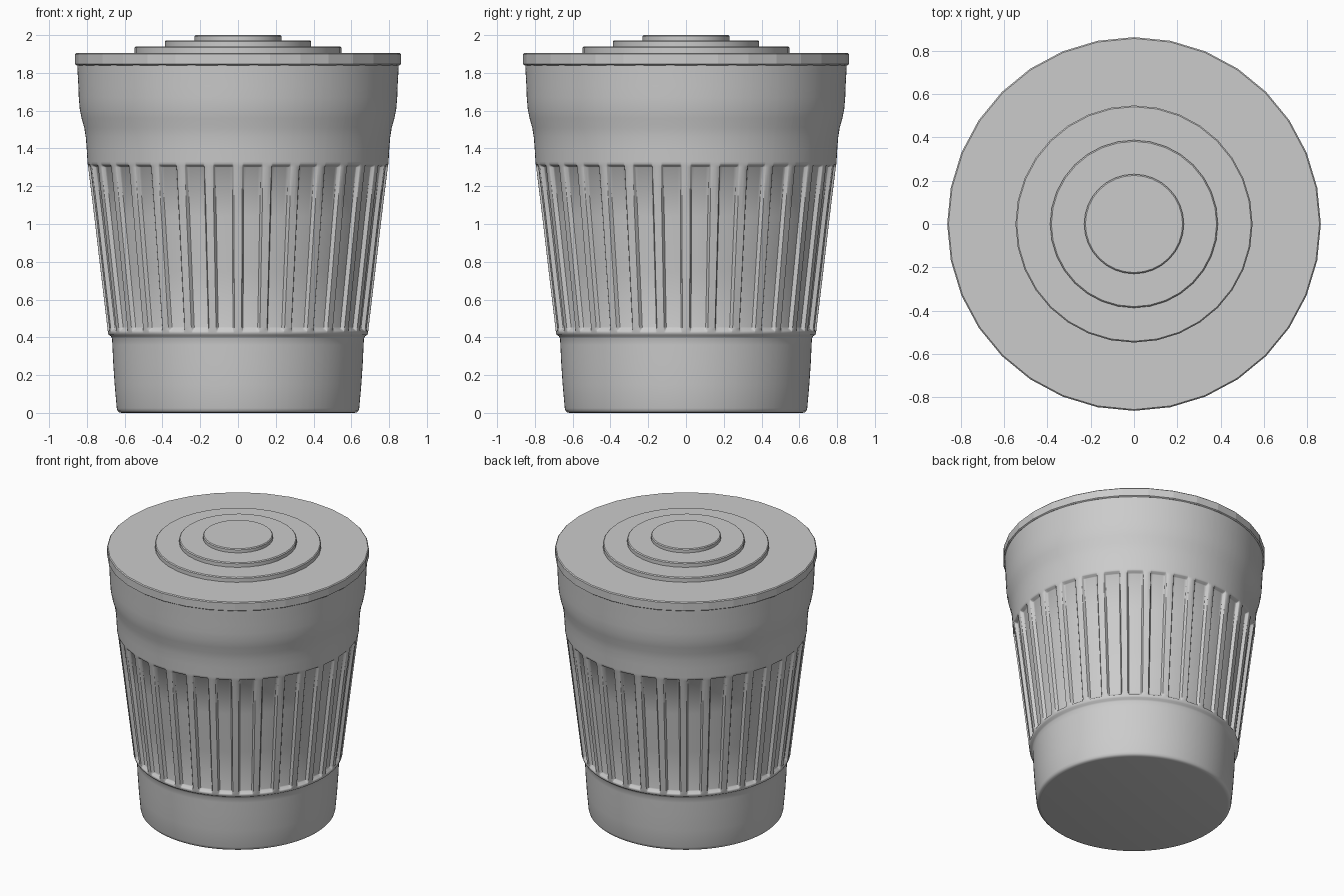
import bpy, bmesh, math

if "Cube" in bpy.data.objects:
    bpy.data.objects.remove(bpy.data.objects["Cube"])

SECTORS = 32          # ribs around the body, and sides of the lid
DEPTH = 0.022         # how deep the panels between ribs are pressed in


def finish(bm, name, angle=None):
    bmesh.ops.recalc_face_normals(bm, faces=bm.faces)
    mesh = bpy.data.meshes.new(name)
    bm.to_mesh(mesh)
    bm.free()
    obj = bpy.data.objects.new(name, mesh)
    bpy.context.collection.objects.link(obj)
    if angle:
        bpy.ops.object.select_all(action='DESELECT')
        obj.select_set(True)
        bpy.context.view_layer.objects.active = obj
        bpy.ops.object.shade_smooth_by_angle(angle=math.radians(angle))
    return obj


def skin(rows):
    """Join rings of points into a closed, capped surface."""
    bm = bmesh.new()
    rings = [[bm.verts.new(p) for p in row] for row in rows]
    n = len(rings[0])
    for a, b in zip(rings, rings[1:]):
        for i in range(n):
            j = (i + 1) % n
            bm.faces.new((a[i], a[j], b[j], b[i]))
    bm.faces.new(rings[0][::-1])
    bm.faces.new(rings[-1])
    return bm


def ring(r, z, angles, recess=None, amount=0):
    return [((r - amount * (recess[i] if recess else 0)) * math.cos(a),
             (r - amount * (recess[i] if recess else 0)) * math.sin(a), z)
            for i, a in enumerate(angles)]


# Column layout of one rib sector: (position, recess), mirrored about the panel centre
half = [(0, 0), (.14, 0), (.16, .15), (.185, .85), (.205, 1), (.3, 1), (.4, 1), (.5, 1)]
sector = half + [(1 - u, d) for u, d in half[-2:0:-1]]
angles, recess = [], []
for k in range(SECTORS):
    for u, d in sector:
        angles.append((k + u) * math.tau / SECTORS)
        recess.append(d)

# Body: radius, height, share of the panel recess applied
profile = [
    (.615, 0, 0), (.630, .003, 0), (.638, .011, 0), (.642, .025, 0),
    (.653, .15, 0), (.661, .27, 0), (.665, .36, 0), (.667, .395, 0),
    (.672, .405, 0), (.684, .413, 0), (.688, .422, 0), (.689, .430, 0),
    (.690, .435, .15), (.691, .447, .85), (.692, .455, 1),
    (.727, .75, 1), (.761, 1.04, 1), (.793, 1.300, 1),
    (.794, 1.304, .85), (.795, 1.312, .15), (.796, 1.317, 0), (.797, 1.33, 0),
    (.801, 1.40, 0), (.806, 1.46, 0), (.814, 1.51, 0), (.828, 1.56, 0),
    (.838, 1.61, 0), (.843, 1.67, 0), (.845, 1.73, 0), (.849, 1.80, 0), (.851, 1.845, 0),
]
body = finish(skin([ring(r, z, angles, recess, DEPTH * s) for r, z, s in profile]),
              "bin_body", 45)

# Lid: faceted disc with three stacked steps
lid_angles = [k * math.tau / SECTORS for k in range(SECTORS)]


def disc(name, r, z0, z1, bevel, low=0, angle=None):
    pts = [(r - low, z0), (r, z0 + bevel), (r, z1 - bevel), (r - bevel, z1)]
    return finish(skin([ring(a, z, lid_angles) for a, z in pts]), name, angle)


disc("lid_rim", .862, 1.84, 1.906, .006, .008)
for i, (r, z) in enumerate([(.547, 1.94), (.387, 1.972), (.23, 2.0)]):
    disc("lid_step_%d" % (i + 1), r, 1.90, z, .006, angle=30)
